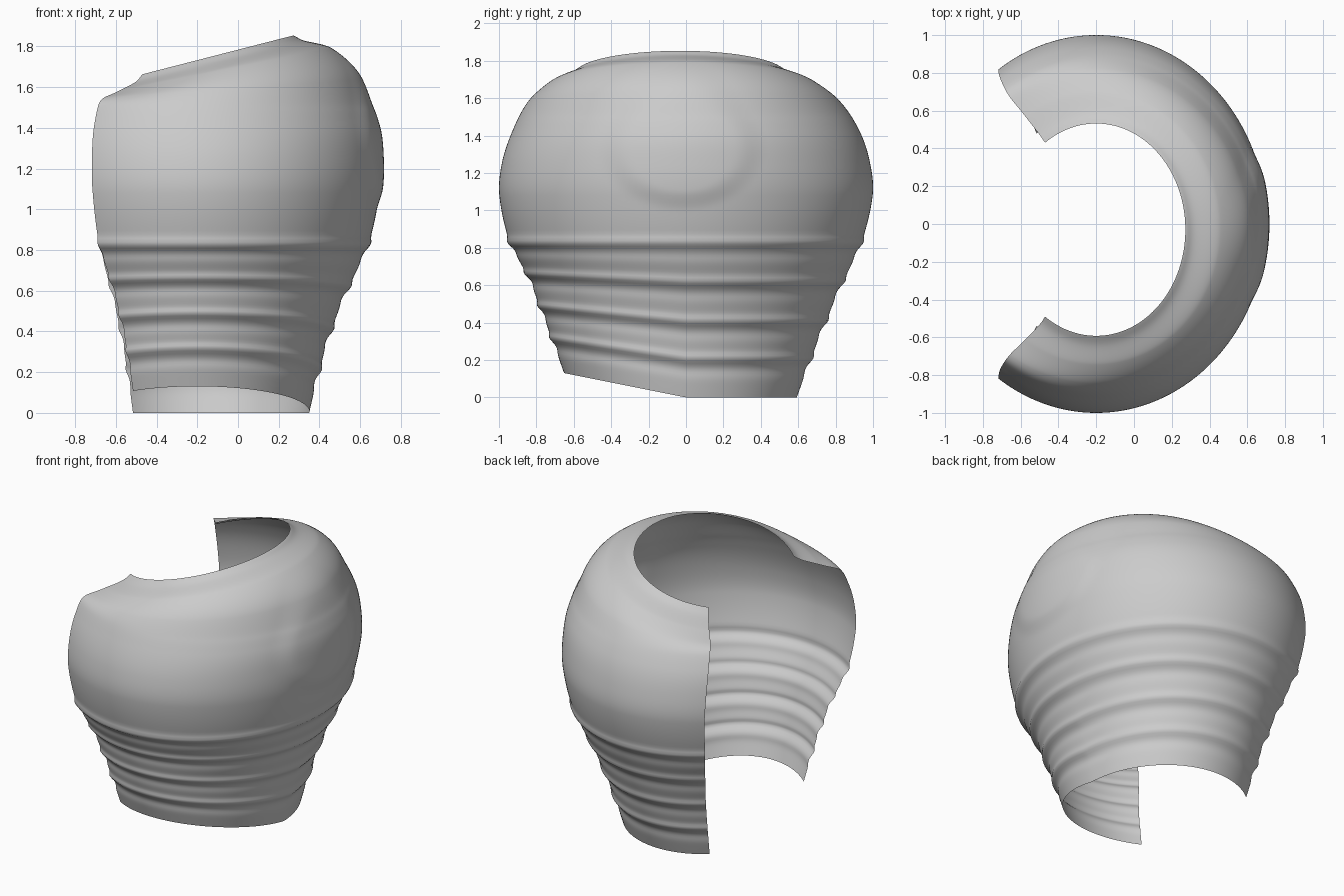
import bpy
import math

cube = bpy.data.objects.get("Cube")
if cube:
    bpy.data.objects.remove(cube, do_unlink=True)

# Wall profile: height, y centre, y radius, x radius
PROFILE = [
    (0.00, -0.03, 0.622, 0.55), (0.21, -0.025, 0.694, 0.60),
    (0.41, -0.017, 0.766, 0.66), (0.61, -0.007, 0.842, 0.74),
    (0.82, -0.003, 0.938, 0.838), (1.08, 0, 0.998, 0.895),
    (1.25, 0, 0.985, 0.902), (1.42, 0, 0.93, 0.88),
    (1.58, -0.01, 0.835, 0.80), (1.66, -0.02, 0.725, 0.66),
    (1.70, -0.03, 0.615, 0.525), (1.732, -0.03, 0.562, 0.472),
]
RIBS = (0.21, 0.41, 0.62, 0.83)
CENTRE_X = -0.2
HALF_ARC = math.radians(125)
ROWS, COLUMNS = 14, 128


def slope(i, k):
    a, b = PROFILE[max(i - 1, 0)], PROFILE[min(i + 1, len(PROFILE) - 1)]
    return (b[k] - a[k]) / (b[0] - a[0])


def section(i, t):
    """Smooth blend of profile values between stations i and i + 1."""
    p, q = PROFILE[i], PROFILE[i + 1]
    h = q[0] - p[0]
    out = [p[0] + h * t]
    for k in (1, 2, 3):
        out.append((2*t**3 - 3*t**2 + 1) * p[k] + (3*t**2 - 2*t**3) * q[k]
                   + h * ((t**3 - 2*t**2 + t) * slope(i, k)
                          + (t**3 - t**2) * slope(i + 1, k)))
    return out


def smoothstep(a, b, v):
    t = min(max((v - a) / (b - a), 0), 1)
    return t * t * (3 - 2 * t)


def wall_point(sec, angle):
    height, cy, ry, rx = sec
    # Raised ribs, each with a shallow groove beneath
    rib = sum(0.013 * math.exp(-((height - z) / 0.025) ** 2)
              - 0.009 * math.exp(-((height - z + 0.06) / 0.035) ** 2) for z in RIBS)
    x = CENTRE_X + (rx + rib) * math.cos(angle)
    y = cy + (ry + rib) * math.sin(angle)
    # Faint round pad on the closed side
    if x > 0:
        reach = math.hypot((y + 0.02) / 0.42, (height - 1.33) / 0.32)
        x += 0.014 * (1 - smoothstep(0.7, 1.05, reach))
    # Hem rises towards the front, upper rim slopes up to the left
    z = height + max(0, -y) * 0.2 * max(0, 1 - height / 0.82)
    z += 0.257 * (x - CENTRE_X) * smoothstep(1.5, 1.732, height)
    return x, y, z


# Open curved shell
sections = [section(i, r / ROWS) for i in range(len(PROFILE) - 1) for r in range(ROWS)]
sections.append(list(PROFILE[-1]))
verts = [wall_point(s, HALF_ARC * (2 * c / COLUMNS - 1))
         for s in sections for c in range(COLUMNS + 1)]
width = COLUMNS + 1
faces = [(r * width + c, r * width + c + 1, (r + 1) * width + c + 1, (r + 1) * width + c)
         for r in range(len(sections) - 1) for c in range(COLUMNS)]

mesh = bpy.data.meshes.new("ribbed_shell")
mesh.from_pydata(verts, [], faces)
shell = bpy.data.objects.new("ribbed_shell", mesh)
bpy.context.collection.objects.link(shell)

# Plain grey finish
grey = bpy.data.materials.new("plain_grey")
grey.use_nodes = True
colour = (0.6, 0.6, 0.6, 1)
grey.diffuse_color = colour
grey.node_tree.nodes["Principled BSDF"].inputs["Base Color"].default_value = colour
mesh.materials.append(grey)

bpy.ops.object.select_all(action='DESELECT')
shell.select_set(True)
bpy.context.view_layer.objects.active = shell
bpy.ops.object.shade_smooth_by_angle(angle=math.radians(40))
